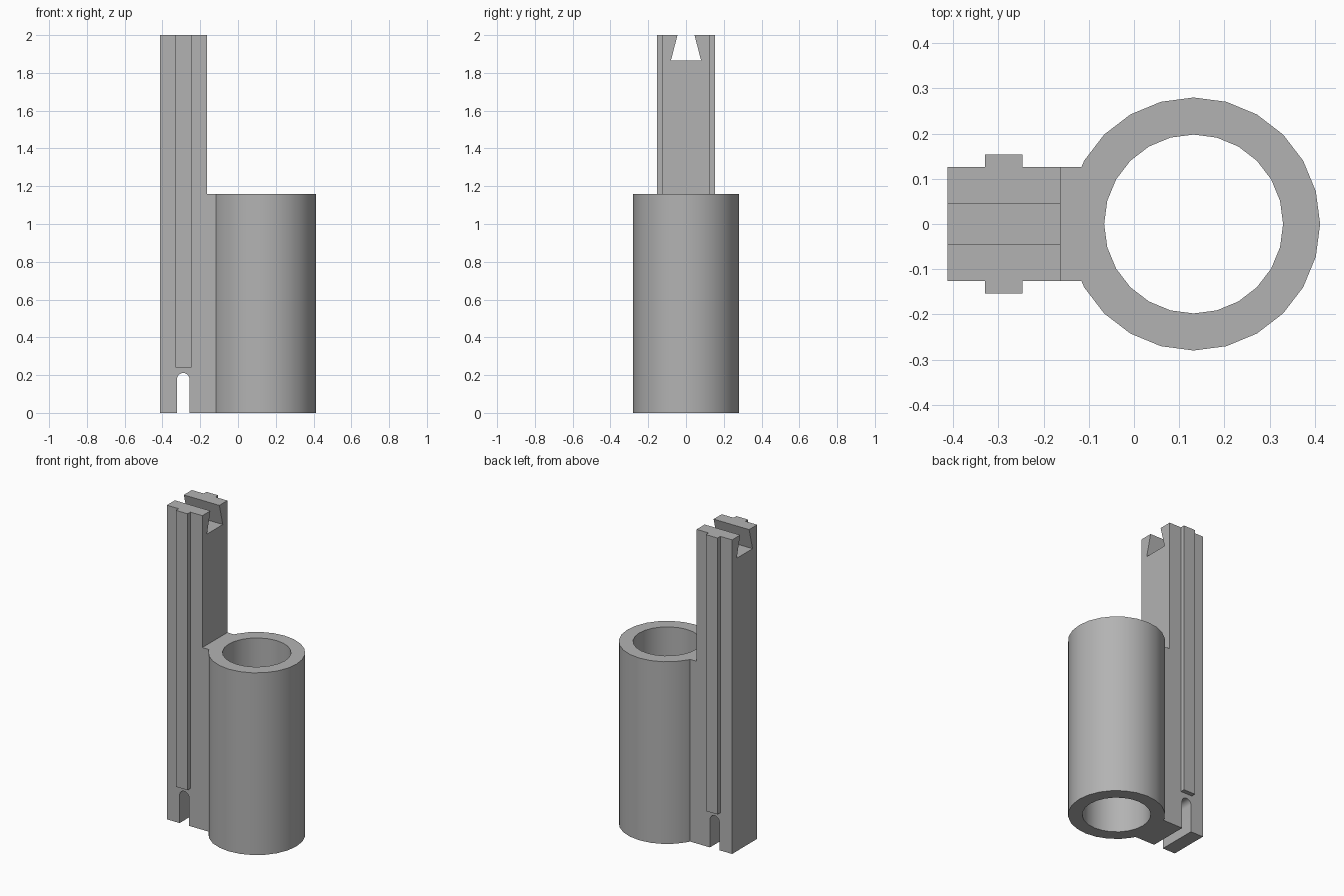
import bpy, bmesh, math
from mathutils import Vector

default = bpy.data.objects.get("Cube")
if default:
    bpy.data.objects.remove(default, do_unlink=True)

HEIGHT, SLEEVE_H = 2.0, 1.16
SLEEVE_X, SLEEVE_R, BORE_R = 0.132, 0.28, 0.198
POST_L, POST_R, POST_Y = -0.413, -0.163, 0.126
RIB_X, RIB_Y, RIB_Z = (-0.33, -0.247), 0.154, 0.24
SLOT_X, SLOT_R, SLOT_SPRING = -0.29, 0.033, 0.178

grey = bpy.data.materials.new("plain grey")
grey.use_nodes = True
colour = (0.45, 0.45, 0.45, 1)
grey.diffuse_color = colour
grey.node_tree.nodes["Principled BSDF"].inputs["Base Color"].default_value = colour


def prism(name, points, sweep):
    """Extrude a closed outline of 3D points along a vector."""
    bm = bmesh.new()
    face = bm.faces.new([bm.verts.new(p) for p in points])
    out = bmesh.ops.extrude_face_region(bm, geom=[face])
    moved = [g for g in out["geom"] if isinstance(g, bmesh.types.BMVert)]
    bmesh.ops.translate(bm, verts=moved, vec=Vector(sweep))
    bmesh.ops.recalc_face_normals(bm, faces=bm.faces)
    mesh = bpy.data.meshes.new(name)
    bm.to_mesh(mesh)
    bm.free()
    mesh.materials.append(grey)
    obj = bpy.data.objects.new(name, mesh)
    bpy.context.collection.objects.link(obj)
    return obj


def cylinder(name, radius, bottom, top):
    ring = [(SLEEVE_X + radius * math.cos(i * math.tau / 24),
             radius * math.sin(i * math.tau / 24), bottom) for i in range(24)]
    return prism(name, ring, (0, 0, top - bottom))


def combine(target, tool, operation):
    """Apply a boolean and discard the tool object."""
    mod = target.modifiers.new(tool.name, "BOOLEAN")
    mod.object, mod.operation, mod.solver = tool, operation, "EXACT"
    bpy.context.view_layer.objects.active = target
    bpy.ops.object.modifier_apply(modifier=mod.name)
    bpy.data.objects.remove(tool, do_unlink=True)


# Post and web side profile, with the round-topped slot at the foot
arch = [(SLOT_X + SLOT_R * math.cos(a), SLOT_SPRING + SLOT_R * math.sin(a))
        for a in (math.pi * (1 - i / 12) for i in range(13))]
profile = [(POST_L, 0), (SLOT_X - SLOT_R, 0), *arch, (SLOT_X + SLOT_R, 0),
           (0, 0), (0, SLEEVE_H), (POST_R, SLEEVE_H),
           (POST_R, HEIGHT), (POST_L, HEIGHT)]
body = prism("tube_holder", [(x, -POST_Y, z) for x, z in profile],
             (0, 2 * POST_Y, 0))

# Guide ribs on the front and back of the post
rib_plan = [(x, y, RIB_Z) for x, y in ((RIB_X[0], -RIB_Y), (RIB_X[1], -RIB_Y),
                                       (RIB_X[1], RIB_Y), (RIB_X[0], RIB_Y))]
combine(body, prism("guide_ribs", rib_plan, (0, 0, HEIGHT - RIB_Z)), "UNION")

# Sleeve with its through bore
combine(body, cylinder("sleeve", SLEEVE_R, 0, SLEEVE_H), "UNION")
combine(body, cylinder("bore", BORE_R, -0.1, SLEEVE_H + 0.1), "DIFFERENCE")

# Dovetail groove across the top of the post
floor_z, floor_y, mouth_y = 1.865, 0.08, 0.045
rise = 1.5  # continue the sloped walls above the top face
over_y = floor_y - (floor_y - mouth_y) * rise
over_z = floor_z + (HEIGHT - floor_z) * rise
groove = [(-0.5, y, z) for y, z in ((-floor_y, floor_z), (floor_y, floor_z),
                                    (over_y, over_z), (-over_y, over_z))]
combine(body, prism("dovetail_groove", groove, (0.5, 0, 0)), "DIFFERENCE")

# Smooth round walls, crisp edges elsewhere
bpy.ops.object.select_all(action="DESELECT")
body.select_set(True)
bpy.context.view_layer.objects.active = body
bpy.ops.object.shade_smooth_by_angle(angle=math.radians(30))
